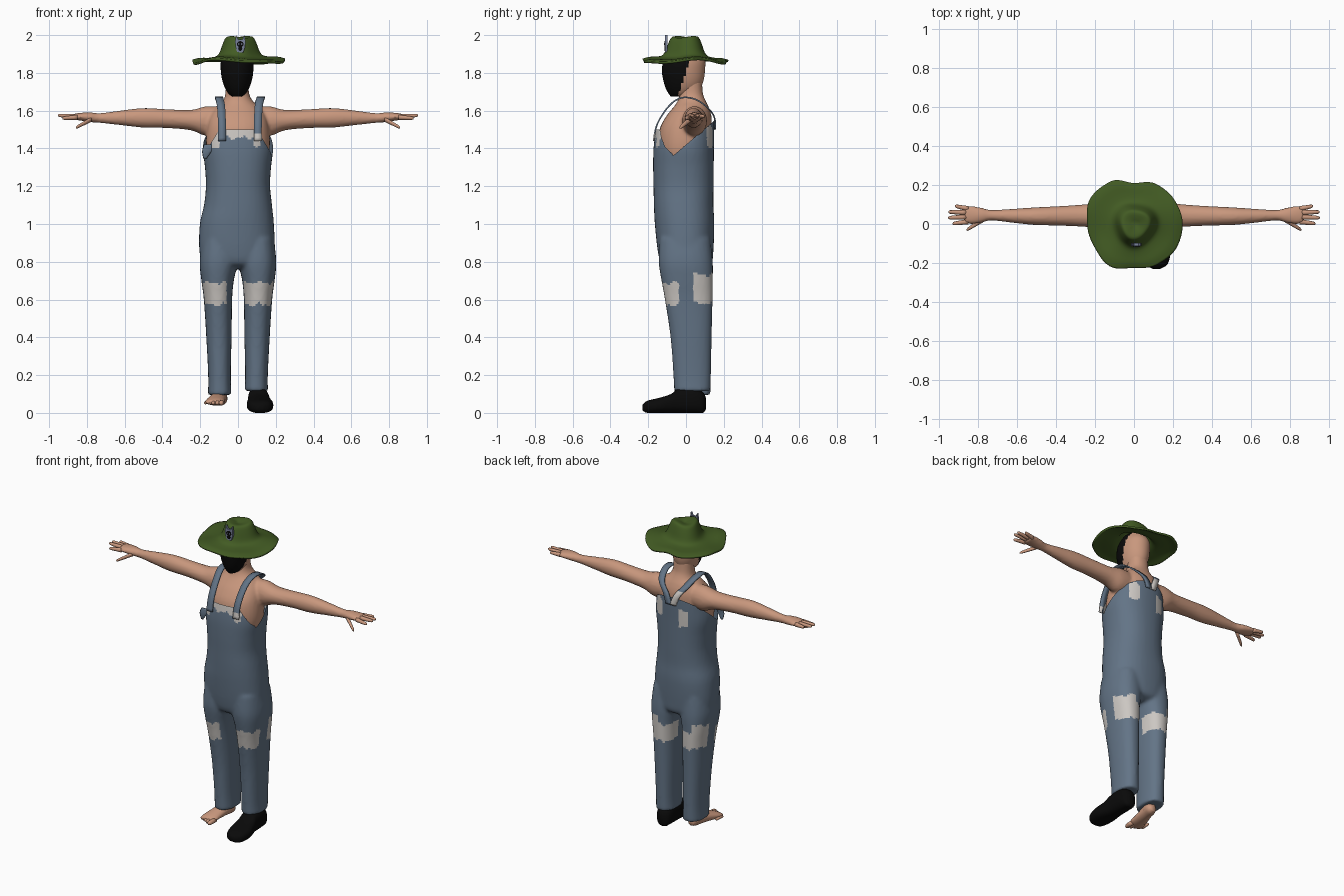
import bpy, bmesh, math
from mathutils import Vector

if "Cube" in bpy.data.objects:
    bpy.data.objects.remove(bpy.data.objects["Cube"])


def mat(name, r, g, b):
    m = bpy.data.materials.new(name)
    m.diffuse_color = (r, g, b, 1)
    m.use_nodes = True
    m.node_tree.nodes["Principled BSDF"].inputs["Base Color"].default_value = m.diffuse_color
    return m


SKIN = mat("skin", .58, .31, .205)
DENIM = mat("denim", .125, .175, .24)
PATCH = mat("pale patch", .60, .57, .54)
GREEN = mat("hat green", .055, .105, .017)
BLACK = mat("black", .003, .003, .003)
GREY = mat("badge grey", .19, .22, .32)


def spline(pts, steps):
    """Smooth Catmull-Rom resampling of tuples"""
    out = []
    for i in range(len(pts) - 1):
        a, b, c, d = (pts[max(0, min(len(pts) - 1, i + k))] for k in (-1, 0, 1, 2))
        for s in range(steps):
            t = s / steps
            out.append(tuple(.5 * (2 * q + (r - p) * t + (2 * p - 5 * q + 4 * r - w) * t * t
                                   + (3 * q - p - 3 * r + w) * t ** 3)
                             for p, q, r, w in zip(a, b, c, d)))
    return out + [tuple(pts[-1])]


def loft(bm, rings, axis='z', n=24, steps=4, p=2.0):
    """Closed tube through rings (x, y, z, radius a, radius b) across an axis"""
    loops = []
    for x, y, z, a, b in spline(rings, steps):
        loop = []
        for k in range(n):
            t = 2 * math.pi * k / n
            c, s = math.cos(t), math.sin(t)
            u = a * math.copysign(abs(c) ** (2 / p), c)
            v = b * math.copysign(abs(s) ** (2 / p), s)
            off = {'z': (u, v, 0), 'x': (0, u, v), 'y': (u, 0, v)}[axis]
            loop.append(bm.verts.new((x + off[0], y + off[1], z + off[2])))
        loops.append(loop)
    for A, B in zip(loops, loops[1:]):
        for k in range(n):
            bm.faces.new((A[k], A[(k + 1) % n], B[(k + 1) % n], B[k]))
    bm.faces.new(loops[0])
    bm.faces.new(loops[-1])


def yrings(rows):
    """Rows (z, x, radius x, front y, back y) to loft rings"""
    return [(x, (f + b) / 2, z, r, (b - f) / 2) for z, x, r, f, b in rows]


def finish(bm, name, mats, smooth=True):
    bmesh.ops.recalc_face_normals(bm, faces=bm.faces)
    me = bpy.data.meshes.new(name)
    bm.to_mesh(me)
    bm.free()
    for m in mats:
        me.materials.append(m)
    for f in me.polygons:
        f.use_smooth = smooth
    ob = bpy.data.objects.new(name, me)
    bpy.context.collection.objects.link(ob)
    return ob


def fuse(ob, voxel, mats):
    """Merge overlapping tubes into one smooth skin"""
    r = ob.modifiers.new("fuse", 'REMESH')
    r.mode, r.voxel_size = 'VOXEL', voxel
    s = ob.modifiers.new("smooth", 'SMOOTH')
    s.factor, s.iterations = .5, 4
    dg = bpy.context.evaluated_depsgraph_get()
    me = bpy.data.meshes.new_from_object(ob.evaluated_get(dg))
    ob.modifiers.clear()
    ob.data = me
    me.materials.clear()
    for m in mats:
        me.materials.append(m)
    for f in me.polygons:
        f.use_smooth = True
        f.material_index = 0


# Body: chest, neck and arms
bm = bmesh.new()
loft(bm, yrings([(1.28, 0, .145, -.13, .11), (1.40, 0, .168, -.145, .12), (1.50, 0, .165, -.14, .135),
                 (1.57, 0, .15, -.105, .135), (1.62, 0, .115, -.065, .12), (1.65, 0, .08, -.045, .105),
                 (1.69, -.004, .063, -.035, .09), (1.76, -.004, .06, -.035, .085)]), n=32, p=2.2)
for s in (1, -1):
    loft(bm, [(x * s, y, z, a, b) for x, y, z, a, b in [
        (.08, .045, 1.55, .06, .07), (.17, .045, 1.545, .066, .078), (.25, .043, 1.55, .058, .054),
        (.38, .042, 1.558, .05, .05), (.50, .040, 1.562, .046, .052), (.62, .042, 1.562, .036, .039),
        (.73, .045, 1.561, .027, .026), (.78, .045, 1.565, .038, .026), (.83, .046, 1.568, .047, .021),
        (.87, .048, 1.568, .044, .016)]], 'x')
body = finish(bm, "body", [SKIN])
fuse(body, .009, [SKIN])

# Fingers and thumbs
bm = bmesh.new()
for s in (1, -1):
    for x0, y0, z0, x1, y1, z1 in [(.85, .012, 1.565, .93, .002, 1.56), (.86, .036, 1.57, .953, .032, 1.575),
                                   (.86, .058, 1.57, .952, .062, 1.575), (.85, .078, 1.568, .918, .092, 1.572),
                                   (.775, .022, 1.555, .858, -.03, 1.51)]:
        loft(bm, [((x0 + (x1 - x0) * t) * s, y0 + (y1 - y0) * t, z0 + (z1 - z0) * t, r, r)
                  for t, r in ((0, .014), (.5, .0115), (.9, .009), (1, .004))], 'x', 10, 2)
finish(bm, "fingers", [SKIN])

# Head with black face covering
bm = bmesh.new()
loft(bm, yrings([(1.675, -.005, .025, -.08, .0), (1.69, -.005, .045, -.092, .04), (1.72, -.005, .064, -.108, .075),
                 (1.76, -.005, .078, -.12, .093), (1.81, -.005, .086, -.127, .1), (1.87, -.005, .084, -.118, .1),
                 (1.92, -.005, .06, -.08, .07)]), n=56, steps=6)
for f in bm.faces:
    c = f.calc_center_median()
    if c.y < .018 - .33 * (1.86 - c.z):
        f.material_index = 1
finish(bm, "head", [SKIN, BLACK])

# Overalls: torso tube and two legs
bm = bmesh.new()
loft(bm, yrings([(.765, 0, .10, -.08, .09), (.79, 0, .18, -.13, .135), (.86, -.005, .2, -.15, .145),
                 (1.0, -.006, .196, -.165, .15), (1.1, 0, .18, -.17, .145), (1.2, 0, .17, -.172, .146),
                 (1.3, 0, .175, -.174, .147), (1.4, 0, .186, -.172, .148), (1.5, 0, .176, -.16, .15),
                 (1.64, 0, .16, -.14, .15)]), n=40, p=2.3)
for s, hem in ((-1, .095), (1, .115)):
    loft(bm, yrings([(hem, .097 * s, .062, -.062, .13), (.2, .098 * s, .06, -.067, .132),
                     (.4, .101 * s, .067, -.082, .136), (.6, .106 * s, .075, -.112, .141),
                     (.7, .108 * s, .086, -.13, .142), (.8, .103 * s, .1, -.145, .142),
                     (.92, .1 * s, .09, -.14, .13)]), n=28, p=2.3)
overalls = finish(bm, "overalls", [DENIM])
fuse(overalls, .011, [DENIM, PATCH])


def top_line(x, y):
    """Height of the upper edge: bib, low sides, high back"""
    if y > -.07:
        return 1.36 + (y + .07) * .85
    return 1.5 - max(0, abs(x) - .1) * 1.65


def is_patch(c):
    w = .008 * math.sin(c.x * 70) + .006 * math.sin(c.x * 133 + c.y * 60)
    if c.z < 1:  # knee patches, front and back
        if c.y < -.035:
            return .575 + w < c.z < .69 + w and not -.06 < c.x < .03
        return c.y > .035 and .58 + w < c.z < (.735 if c.x > .1 or c.x < -.14 else .69) + w
    if c.y < -.08:  # bib band
        low = 1.405 if -.14 < c.x < -.1 or .085 < c.x < .12 else 1.455
        return c.z > low + w and abs(c.x) < .14
    return c.y > .08 and any(abs(c.x - x) < .035 + w and abs(c.z - z) < .05 + w
                             for x, z in ((-.08, 1.42), (.1, 1.46)))


bm = bmesh.new()
bm.from_mesh(overalls.data)
above = [f for f in bm.faces if all(v.co.z > top_line(v.co.x, v.co.y) for v in f.verts)]
bmesh.ops.delete(bm, geom=above, context='FACES')
for v in bm.verts:
    v.co.z = min(v.co.z, top_line(v.co.x, v.co.y))
for f in bm.faces:
    f.material_index = int(is_patch(f.calc_center_median()))
bm.to_mesh(overalls.data)
bm.free()

# Shoulder straps, meeting at the middle of the back
for s, name in ((-1, "strap_left"), (1, "strap_right")):
    dx = .02 if s > 0 else 0
    path = spline([(.085 * s + dx, -.172, 1.44), (.085 * s + dx, -.152, 1.53), (.09 * s + dx, -.09, 1.625),
                   (.1 * s + dx, -.025, 1.668), (.098 * s + dx, .05, 1.66), (.075 * s + dx, .115, 1.615),
                   (.04 * s, .15, 1.565), (.015 * s, .156, 1.5)], 4)
    bm = bmesh.new()
    rows = [(bm.verts.new((x - .021, y, z)), bm.verts.new((x + .021, y, z))) for x, y, z in path]
    for i, (A, B) in enumerate(zip(rows, rows[1:])):
        f = bm.faces.new((A[0], A[1], B[1], B[0]))
        f.material_index = int(i > 21 and s < 0 or i < 2 and s > 0)
    ob = finish(bm, name, [DENIM, PATCH])
    m = ob.modifiers.new("thickness", 'SOLIDIFY')
    m.thickness, m.offset = .008, 0

# Loose side flap on the bib
bm = bmesh.new()
loft(bm, [(-.15, -.12, 1.42, .03, .004), (-.165, -.125, 1.385, .025, .004), (-.175, -.12, 1.345, .008, .003)], 'z', 10, 3)
finish(bm, "side_flap", [DENIM])

# Shoe on one foot
bm = bmesh.new()
loft(bm, [(.115, -.23, .028, .02, .015), (.118, -.205, .032, .055, .032), (.117, -.14, .04, .07, .04),
          (.112, -.08, .05, .062, .05), (.109, -.035, .065, .056, .065), (.107, .05, .068, .052, .068),
          (.107, .09, .055, .04, .055), (.107, .105, .05, .015, .03)], 'y', 28, 4, 2.6)
finish(bm, "shoe", [BLACK])

# Bare foot with ankle and toes
bm = bmesh.new()
loft(bm, [(-.088, .075, .068, .018, .018), (-.09, .05, .076, .034, .036), (-.1, 0, .078, .038, .038),
          (-.115, -.07, .068, .046, .028), (-.123, -.12, .06, .05, .02), (-.128, -.145, .056, .04, .012)], 'y')
loft(bm, [(-.093, .03, .07, .036, .042), (-.094, .03, .12, .034, .042), (-.096, .03, .2, .04, .05)], 'z')
for i in range(5):
    x, y, r = -.085 - .021 * i, -.165 + .011 * i, .014 - .0015 * i
    loft(bm, [(x, y + .05, .055, r, r), (x - .003, y, .053, r, r), (x - .004, y - .014, .052, r * .4, r * .4)], 'y', 10, 2)
finish(bm, "bare_foot", [SKIN])

# Floppy hat: crown and wavy brim
edge = [.25, .242, .235, .21, .25, .26, .24, .235, .25, .225, .24, .25]
profile = spline([(0, 1.972), (.035, 1.985), (.07, 1.988), (.088, 1.955), (.105, 1.91), (.125, 1.888),
                  (.16, 1.88), (.2, 1.876), (.23, 1.866)], 3)
bm = bmesh.new()
N, loops = 72, []
for r, z in profile[1:]:
    loop = []
    for k in range(N):
        t = 2 * math.pi * k / N
        i, fr = divmod(k * 12 / N, 1)
        fr = (1 - math.cos(math.pi * fr)) / 2
        R = edge[int(i)] * (1 - fr) + edge[(int(i) + 1) % 12] * fr
        w = max(0, (r - .11) / .12)
        rr = r * (1 + w * (R / .23 - 1)) * (1 + (1 - w) * .07 * math.sin(3 * t + .5))
        zz = z + w * .008 * math.sin(3 * t + 1) + w * .005 * math.sin(5 * t)
        zz += (1 - w) * .006 * math.sin(2 * t) * min(1, r / .07)
        loop.append(bm.verts.new((rr * math.cos(t) + .006 * (1 - w), rr * math.sin(t), zz)))
    loops.append(loop)
for A, B in zip(loops, loops[1:]):
    for k in range(N):
        bm.faces.new((A[k], B[k], B[(k + 1) % N], A[(k + 1) % N]))
bm.faces.new(loops[0])
hat = finish(bm, "hat", [GREEN])
m = hat.modifiers.new("thickness", 'SOLIDIFY')
m.thickness, m.offset = .012, -1


# Horned badge on the hat front
def plate(name, pts, y, thick, m):
    bm = bmesh.new()
    f = bm.faces.new([bm.verts.new((.012 + x, y, 1.95 + z)) for x, z in pts])
    g = bmesh.ops.extrude_face_region(bm, geom=[f])['geom']
    bmesh.ops.translate(bm, vec=Vector((0, thick, 0)), verts=[v for v in g if isinstance(v, bmesh.types.BMVert)])
    finish(bm, name, [m], False)


def disc(cx, cz, a, b, n=14):
    return [(cx + a * math.cos(2 * math.pi * k / n), cz + b * math.sin(2 * math.pi * k / n)) for k in range(n)]


plate("badge", [(-.016, -.042), (.016, -.042), (.026, -.01), (.027, .02), (.022, .05), (.012, .028),
                (-.012, .028), (-.022, .05), (-.027, .02), (-.026, -.01)], -.112, .014, GREY)
plate("badge_face", disc(0, .002, .018, .016), -.115, .004, BLACK)
plate("badge_jaw", disc(0, -.022, .011, .012), -.115, .004, BLACK)
for s in (-1, 1):
    plate("badge_eye", disc(.008 * s, .003, .004, .005, 8), -.117, .003, GREY)
